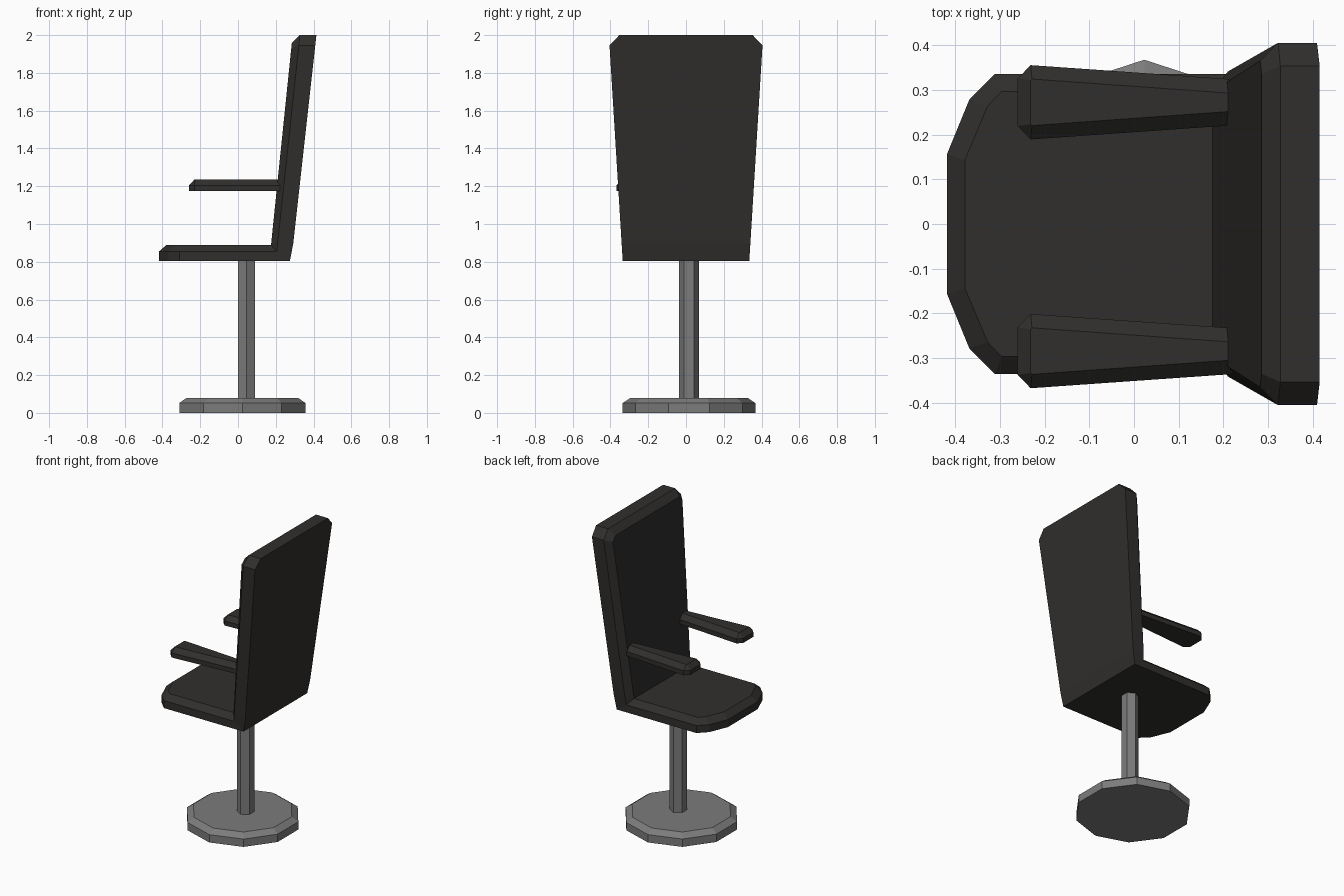
import bpy, bmesh, math

if "Cube" in bpy.data.objects:
    bpy.data.objects.remove(bpy.data.objects["Cube"])


def material(name, rgb):
    m = bpy.data.materials.new(name)
    m.diffuse_color = (*rgb, 1)
    m.use_nodes = True
    m.node_tree.nodes["Principled BSDF"].inputs["Base Color"].default_value = m.diffuse_color
    return m


dark = material("dark_leather", (0.03, 0.028, 0.026))
metal = material("grey_metal", (0.2, 0.2, 0.2))


def loft(bm, loops, caps, closed):
    """Skin equal-length point loops; cap the first and/or last."""
    rows = [[bm.verts.new(p) for p in loop] for loop in loops]
    n = len(rows[0])
    for a, b in zip(rows, rows[1:]):
        for i in range(n if closed else n - 1):
            j = (i + 1) % n
            bm.faces.new((a[i], a[j], b[j], b[i]))
    for c in caps:
        bm.faces.new(rows[c])


def finish(bm, name, mat):
    bmesh.ops.remove_doubles(bm, verts=bm.verts, dist=0.0005)
    bmesh.ops.recalc_face_normals(bm, faces=bm.faces)
    me = bpy.data.meshes.new(name)
    bm.to_mesh(me)
    bm.free()
    me.materials.append(mat)
    ob = bpy.data.objects.new(name, me)
    bpy.context.collection.objects.link(ob)


def sym(half):
    """Complete a half outline (y > 0) with its mirror image across y = 0."""
    return half + [(x, -y, z) for x, y, z in reversed(half)]


# Seat and backrest: one L-shaped shell, joined along a mitre
outer = [(-.311, .335), (-.368, .278), (-.418, .156)]
inner = [(-.296, .296), (-.327, .264), (-.378, .143)]


def seat_loop(pts, rear_x, z):
    return sym([(rear_x, pts[0][1], z)] + [(x, y, z) for x, y in pts])


bm = bmesh.new()
loft(bm, [seat_loop(outer, .275, .805), seat_loop(outer, .205, .855),
          seat_loop(inner, .175, .89)], (0, -1), False)

back = sym([(.275, .335, .805), (.293, .341, .90), (.409, .405, 1.945), (.415, .353, 2.0)])
rim = sym([(.205, .335, .855), (.21, .341, .90), (.322, .405, 1.945), (.327, .353, 2.0)])
front = sym([(.175, .296, .89), (.179, .299, .93), (.282, .365, 1.93), (.285, .335, 1.96)])
loft(bm, [rim, front], (-1,), False)
loft(bm, [back, rim], (), False)
# back panel, with a slight kink above the seat
lo, hi = [back[i] for i in (0, 1, 6, 7)], back[1:7]
for pts in (lo, hi):
    bm.faces.new([bm.verts.new(p) for p in pts])
finish(bm, "seat_and_back", dark)


# Armrests: tapered bars with chamfered top and front corners
def armrest(name, side):
    def loop(half, z):
        pts = half + [(x, -w) for x, w in reversed(half)]
        return [(x, side * .278 - .006 + w, z) for x, w in pts]
    wide = [(.24, .05), (-.231, .083), (-.26, .053)]
    top = [(.22, .02), (-.228, .052), (-.231, .049)]
    bm = bmesh.new()
    loft(bm, [loop(wide, 1.175), loop(wide, 1.205), loop(top, 1.235)], (0, -1), True)
    finish(bm, name, dark)


armrest("left_armrest", 1)
armrest("right_armrest", -1)


# Pedestal: hexagonal post on a ten-sided chamfered foot
def ring(n, r, cx, z):
    return [(cx + r * math.sin(2 * math.pi * i / n),
             .016 + r * math.cos(2 * math.pi * i / n), z) for i in range(n)]


bm = bmesh.new()
loft(bm, [ring(6, .053, .045, .07), ring(6, .053, .045, .81)], (0, -1), True)
finish(bm, "post", metal)

bm = bmesh.new()
loft(bm, [ring(10, .351, .023, 0), ring(10, .351, .023, .052),
          ring(10, .31, .023, .08)], (0, -1), True)
finish(bm, "base", metal)
